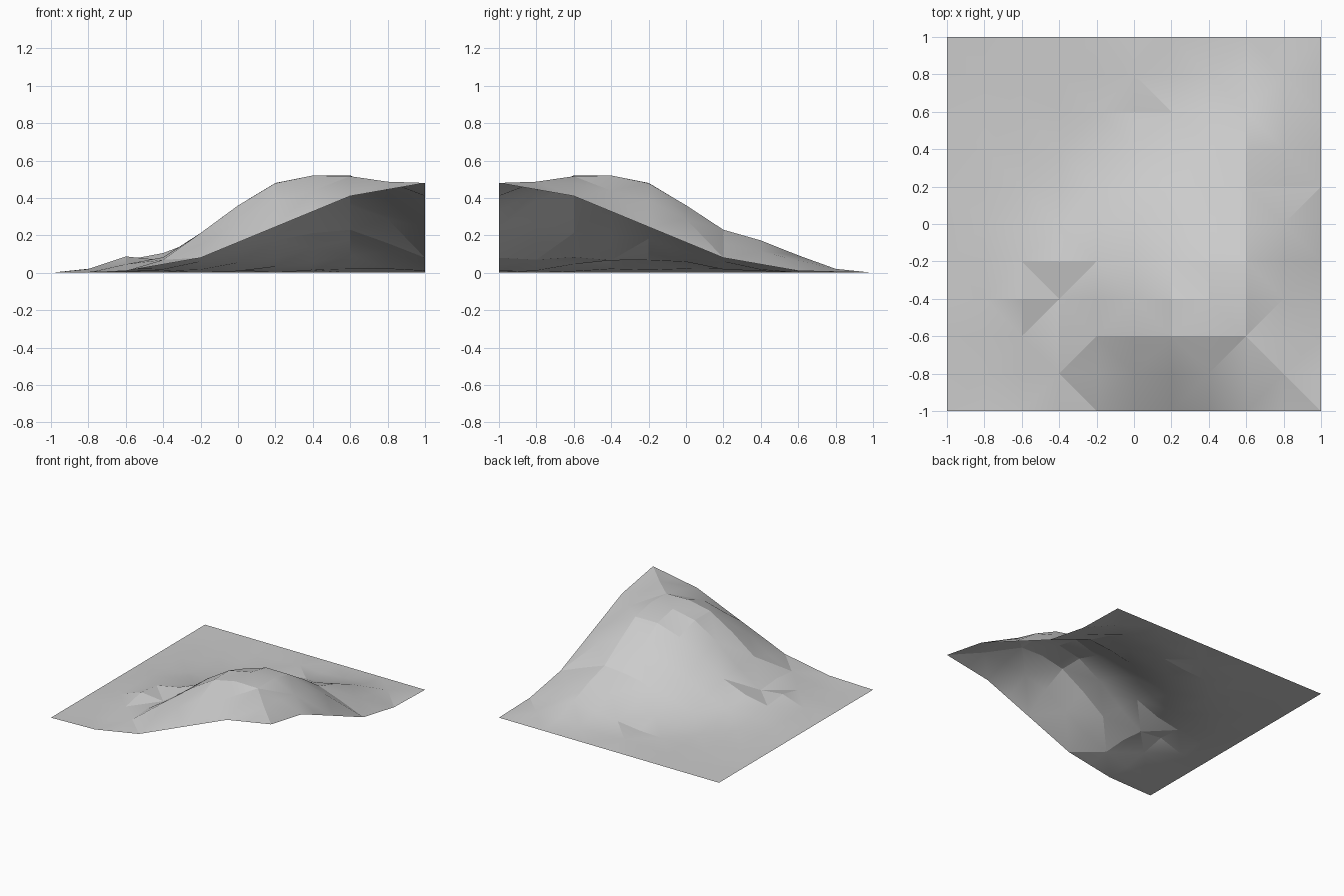
import bpy, bmesh, math, random

cube = bpy.data.objects.get("Cube")
if cube:
    bpy.data.objects.remove(cube, do_unlink=True)

random.seed(4)
CELLS = 10
PEAK = 0.52

# Height along the two cut edges, rising towards the high corner
EDGE = [(-1, 0), (-0.6, 0.01), (-0.2, 0.08), (0.6, 0.41), (1, 0.48)]

# Small rises and dips around the hill: centre x, centre y, height, radius
DETAILS = [
    (-0.6, -0.37, 0.06, 0.18),    # low knoll
    (-0.55, -0.1, 0.035, 0.25),   # shelf beside the knoll
    (-0.4, -0.45, -0.045, 0.15),  # gully between knoll and hill
    (0.62, 0.5, 0.09, 0.25),      # spur behind the hill
    (0.5, -0.85, -0.05, 0.2),     # shoulders of the high corner
    (0.85, -0.5, -0.05, 0.2),
]


def edge_height(t):
    for (t0, z0), (t1, z1) in zip(EDGE, EDGE[1:]):
        if t <= t1 + 0.001:
            return z0 + (z1 - z0) * (t - t0) / (t1 - t0)


def bump(x, y, cx, cy, height, radius):
    return height * math.exp(-((x - cx) ** 2 + (y - cy) ** 2) / radius ** 2)


def hill(x, y):
    r = math.hypot(x - 0.5, y + 0.5)
    z = 0.54 * math.exp(-(r / 0.72) ** 2.6)
    z += sum(bump(x, y, *d) for d in DETAILS)
    # flat back and left edges
    return z * min(1, (1 - y) * 5) * min(1, (x + 1) * 5)


def ground_height(x, y):
    # blend the hill into the two cut edges
    front = max(0, 1 - (y + 1) / 0.4)
    side = max(0, 1 - (1 - x) / 0.4)
    z = hill(x, y)
    z += front * (edge_height(x) - hill(x, -1))
    z += side * (edge_height(-y) - hill(1, y))
    z -= front * side * (edge_height(1) - hill(1, -1))
    return max(0, min(PEAK, z))


# Terrain sheet
bm = bmesh.new()
bmesh.ops.create_grid(bm, x_segments=CELLS, y_segments=CELLS, size=1)
for v in bm.verts:
    x, y = v.co.x, v.co.y
    z = ground_height(x, y)
    inside = max(abs(x), abs(y)) < 0.9
    if inside and z < 0.3:
        z = max(0, z + random.uniform(-0.01, 0.012))
    v.co.z = z

# Triangular facets with alternating diagonals
for face in list(bm.faces):
    c = face.calc_center_median()
    i, j = int((c.x + 1) * CELLS / 2), int((c.y + 1) * CELLS / 2)
    vs = list(face.verts)
    k = (i + j) % 2
    bmesh.utils.face_split(face, vs[k], vs[k + 2])
bm.normal_update()

mesh = bpy.data.meshes.new("terrain")
bm.to_mesh(mesh)
bm.free()
terrain = bpy.data.objects.new("terrain", mesh)
bpy.context.collection.objects.link(terrain)

# Plain grey ground
grey = bpy.data.materials.new("ground_grey")
grey.use_nodes = True
colour = (0.6, 0.6, 0.6, 1)
grey.diffuse_color = colour
grey.node_tree.nodes["Principled BSDF"].inputs["Base Color"].default_value = colour
mesh.materials.append(grey)

# Soft hill, crisp creases
bpy.ops.object.select_all(action="DESELECT")
terrain.select_set(True)
bpy.context.view_layer.objects.active = terrain
bpy.ops.object.shade_smooth_by_angle(angle=math.radians(14))
